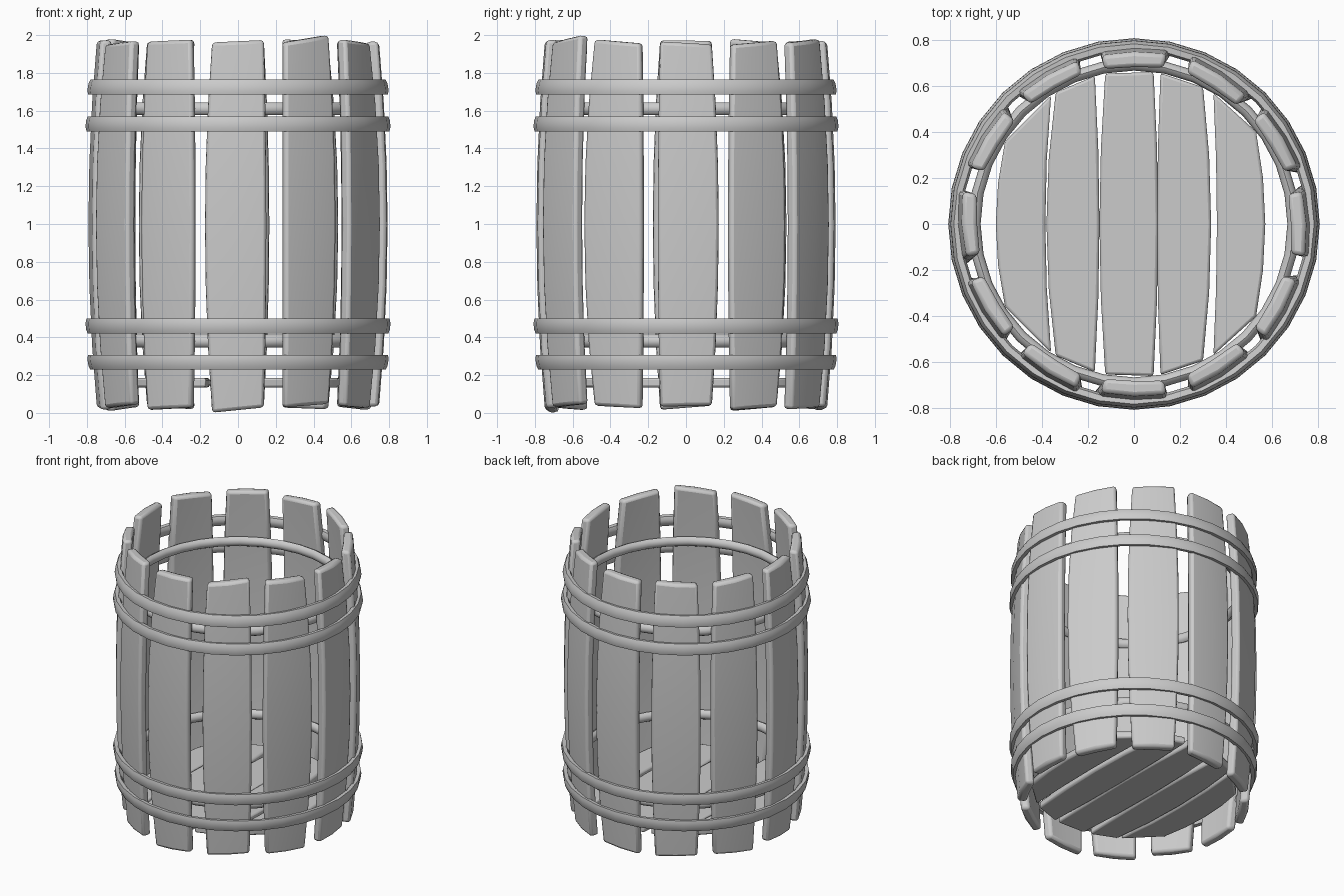
import bpy, bmesh, math, random
from mathutils import Matrix, Vector

if "Cube" in bpy.data.objects:
    bpy.data.objects.remove(bpy.data.objects["Cube"])

random.seed(5)


def finish(name, bm, bevel=0.0):
    bmesh.ops.recalc_face_normals(bm, faces=bm.faces)
    mesh = bpy.data.meshes.new(name)
    bm.to_mesh(mesh)
    bm.free()
    ob = bpy.data.objects.new(name, mesh)
    bpy.context.collection.objects.link(ob)
    bpy.ops.object.select_all(action='DESELECT')
    bpy.context.view_layer.objects.active = ob
    ob.select_set(True)
    bpy.ops.object.shade_smooth_by_angle(angle=math.radians(45))
    if bevel:
        m = ob.modifiers.new("soft_edges", 'BEVEL')
        m.width, m.segments = bevel, 2
        m.limit_method, m.angle_limit = 'ANGLE', math.radians(40)
        bpy.ops.object.modifier_move_to_index(modifier=m.name, index=0)
    return ob


def loft(bm, loops, closed=False):
    """Skin a list of equal cross-sections; cap the ends unless closed."""
    rings = [[bm.verts.new(p) for p in loop] for loop in loops]
    n = len(rings[0])
    pairs = list(zip(rings, rings[1:])) + ([(rings[-1], rings[0])] if closed else [])
    for a, b in pairs:
        for i in range(n):
            j = (i + 1) % n
            bm.faces.new((a[i], a[j], b[j], b[i]))
    if not closed:
        bm.faces.new(rings[0])
        bm.faces.new(rings[-1])


def jit(a):
    return random.uniform(-a, a)


# Bowed wall staves, each slightly uneven
def stave(k):
    top, bottom = 1.965 + jit(0.01), 0.03 + jit(0.01)
    tilt_top, tilt_bot, twist = jit(0.08), jit(0.08), jit(0.06)
    if k == 1:
        top, tilt_top = 1.98, 0.14
    if k == 0:
        bottom, tilt_bot = 0.015, 0.1
    bend_l, bend_r = jit(0.014), jit(0.014)
    loops = []
    for i in range(7):
        t = i / 6
        bow = 1 - (2 * t - 1) ** 2
        r = 0.705 + 0.045 * bow
        left = -(0.14 + (0.026 + bend_l) * bow)
        right = 0.14 + (0.026 + bend_r) * bow
        tilt = tilt_top * max(0, 2 * t - 1) ** 4 + tilt_bot * max(0, 1 - 2 * t) ** 4
        z = bottom + (top - bottom) * t
        section = [(left, 0.03), (0, 0.042), (right, 0.03),
                   (right - 0.01, -0.03), (0, -0.025), (left + 0.01, -0.03)]
        loops.append([(r + d + w * twist, w, z + w * tilt) for w, d in section])
    bm = bmesh.new()
    loft(bm, loops)
    bm.transform(Matrix.Rotation(math.radians(-90 + 30 * k), 4, 'Z'))
    finish("stave_%02d" % (k + 1), bm, 0.018)


for k in range(12):
    stave(k)


# Hoops: a (radius, height) section swept round the barrel
def ring(name, section, sides=32):
    bm = bmesh.new()
    loops = []
    for s in range(sides):
        a = math.tau * s / sides
        loops.append([(r * math.cos(a), r * math.sin(a), z) for r, z in section])
    loft(bm, loops, closed=True)
    finish(name, bm)


# lean follows the bulge of the wall
for name, zc, rad, lean in (("hoop_top", 1.725, 0.792, -0.006),
                            ("hoop_upper", 1.53, 0.803, -0.003),
                            ("hoop_lower", 0.46, 0.803, 0.003),
                            ("hoop_bottom", 0.268, 0.792, 0.006)):
    pts = [(-0.004, 0.039), (0.002, 0.02), (0.003, 0.0), (0.002, -0.02), (-0.004, -0.039),
           (-0.03, -0.036), (-0.043, -0.015), (-0.043, 0.015), (-0.03, 0.036)]
    ring(name, [(rad + d + lean * h / 0.039, zc + h) for d, h in pts])

# Inner round hoops behind the staves
for name, zc in (("inner_hoop_upper", 1.61), ("inner_hoop_lower", 0.38)):
    ring(name, [(0.692 + 0.026 * math.cos(math.tau * i / 8),
                 zc + 0.034 * math.sin(math.tau * i / 8)) for i in range(8)])

# Floor planks cut to the round wall: end left, end right, mid left, mid right
for n, (l0, l1, m0, m1) in enumerate(((-0.56, -0.36, -0.60, -0.385),
                                     (-0.34, -0.17, -0.38, -0.15),
                                     (-0.125, 0.085, -0.15, 0.105),
                                     (0.115, 0.30, 0.10, 0.335),
                                     (0.345, 0.53, 0.36, 0.57))):
    yl = math.sqrt(0.665 ** 2 - l0 ** 2)
    yr = math.sqrt(0.665 ** 2 - l1 ** 2)
    loops = []
    for t in (-1, -0.5, 0, 0.5, 1):
        f = 1 - t * t
        a, b = l0 + (m0 - l0) * f, l1 + (m1 - l1) * f
        loops.append([(a, yl * t, 0.135), (b, yr * t, 0.135),
                      (b, yr * t, 0.185), (a, yl * t, 0.185)])
    bm = bmesh.new()
    loft(bm, loops)
    finish("floor_plank_%d" % (n + 1), bm, 0.012)
